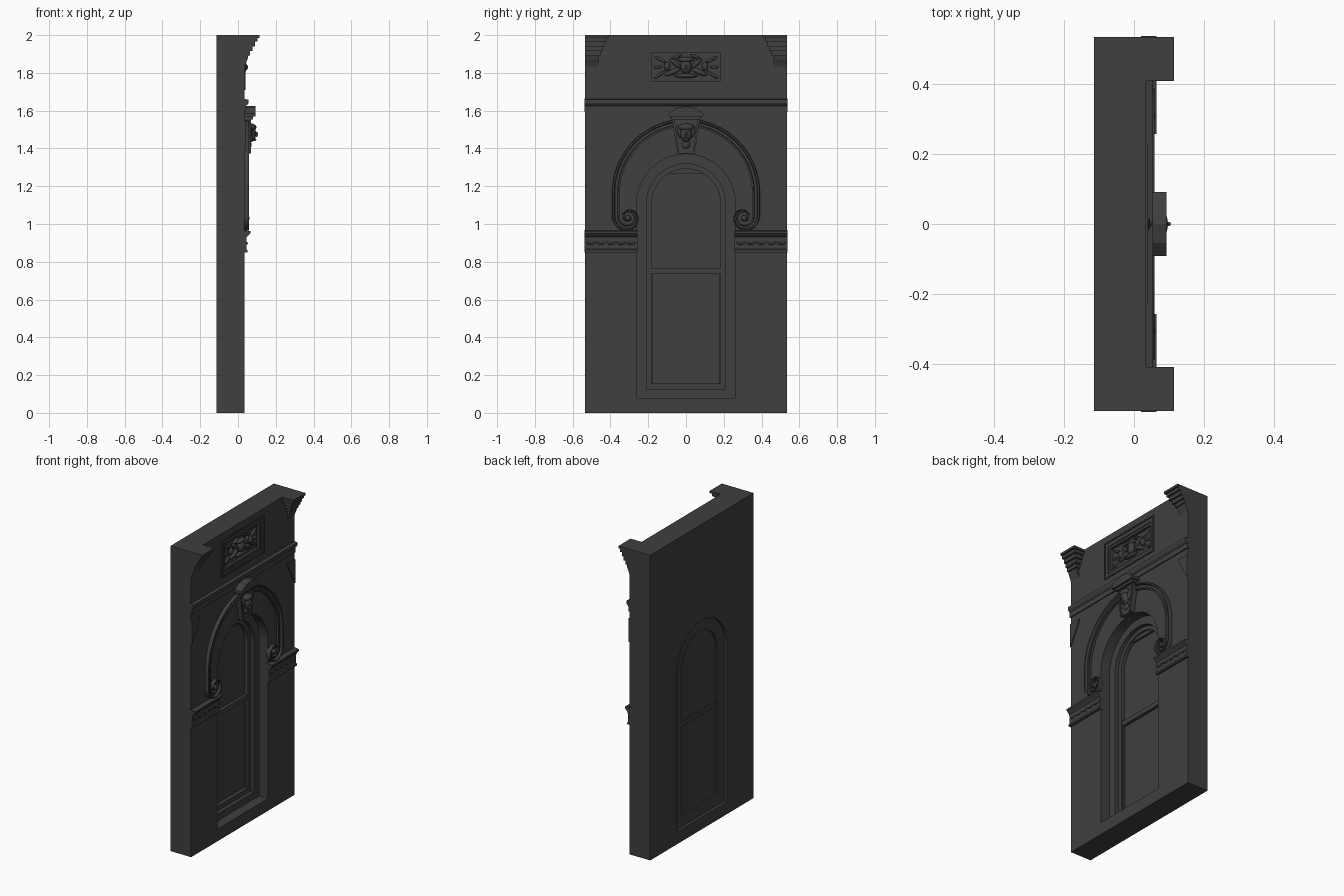
import bpy, bmesh, math
from mathutils import Vector, Matrix

if "Cube" in bpy.data.objects:
    bpy.data.objects.remove(bpy.data.objects["Cube"])

stone = bpy.data.materials.new("dark_grey_stone")
stone.use_nodes = True
GREY = (0.05, 0.05, 0.05, 1)
stone.diffuse_color = GREY
stone.node_tree.nodes["Principled BSDF"].inputs["Base Color"].default_value = GREY

BACK, FACE, HALF = -0.115, 0.035, 0.535


def finish(name, bm, smooth=False):
    bmesh.ops.recalc_face_normals(bm, faces=bm.faces[:])
    for f in bm.faces:
        f.smooth = smooth
    me = bpy.data.meshes.new(name)
    bm.to_mesh(me)
    bm.free()
    me.materials.append(stone)
    ob = bpy.data.objects.new(name, me)
    bpy.context.collection.objects.link(ob)
    return ob


def prism(name, pts, lo, hi, axis="x"):
    """Extrude an outline: (y, z) along x, or (x, z) along y."""
    put = (lambda p, d: (d, p[0], p[1])) if axis == "x" else (lambda p, d: (p[0], d, p[1]))
    bm = bmesh.new()
    face = bm.faces.new([bm.verts.new(put(p, lo)) for p in pts])
    new = bmesh.ops.extrude_face_region(bm, geom=[face])["geom"]
    shift = Vector(put((0, 0), hi - lo))
    bmesh.ops.translate(bm, vec=shift, verts=[v for v in new if isinstance(v, bmesh.types.BMVert)])
    return finish(name, bm)


def rect(y0, y1, z0, z1):
    return [(y0, z0), (y1, z0), (y1, z1), (y0, z1)]


def box(name, x0, x1, y0, y1, z0, z1):
    return prism(name, rect(y0, y1, z0, z1), x0, x1)


def ring(name, outer, inner, x0, x1):
    """Frame between two outlines that have the same number of points."""
    bm = bmesh.new()
    loops = [[bm.verts.new((x, y, z)) for y, z in o]
             for o, x in ((outer, x0), (outer, x1), (inner, x1), (inner, x0))]
    n = len(outer)
    for a in range(4):
        A, B = loops[a], loops[(a + 1) % 4]
        for i in range(n):
            j = (i + 1) % n
            bm.faces.new((A[i], A[j], B[j], B[i]))
    return finish(name, bm)


def arch(hw, z0, spring=1.11, n=24):
    arc = [(hw * math.cos(math.pi * i / n), spring + hw * math.sin(math.pi * i / n)) for i in range(n + 1)]
    return [(hw, z0)] + arc + [(-hw, z0)]


def sweep(name, path, profile):
    """Carry an (offset, x) profile along (y, z, scale) points."""
    bm = bmesh.new()
    rows = []
    for i, (y, z, s) in enumerate(path):
        a, b = path[max(i - 1, 0)], path[min(i + 1, len(path) - 1)]
        t = Vector((b[0] - a[0], b[1] - a[1])).normalized()
        rows.append([bm.verts.new((x, y - t.y * o * s, z + t.x * o * s)) for o, x in profile])
    n = len(profile)
    for A, B in zip(rows, rows[1:]):
        for i in range(n):
            j = (i + 1) % n
            bm.faces.new((A[i], A[j], B[j], B[i]))
    bm.faces.new(rows[0])
    bm.faces.new(rows[-1])
    return finish(name, bm)


def blobs(name, items, seg=12):
    """Squashed spheres: (x, y, z, rx, ry, rz, roll) in one object."""
    bm = bmesh.new()
    for x, y, z, rx, ry, rz, roll in items:
        m = (Matrix.Translation((x, y, z)) @ Matrix.Rotation(roll, 4, "X")
             @ Matrix.Diagonal((rx, ry, rz, 1)))
        bmesh.ops.create_uvsphere(bm, u_segments=seg, v_segments=seg // 2 + 2, radius=1, matrix=m)
    return finish(name, bm, True)


# Wall slab with the arched opening and the sunk panel cut out
wall = box("wall", BACK, FACE, -HALF, HALF, 0, 2)
for cutter in (prism("opening_cutter", arch(0.26, 0.08), -0.2, 0.2),
               box("panel_cutter", 0.012, 0.2, -0.195, 0.195, 1.74, 1.922)):
    cutter.hide_render = True
    mod = wall.modifiers.new("cut", "BOOLEAN")
    mod.operation, mod.solver, mod.object = "DIFFERENCE", "EXACT", cutter
    done = bpy.data.meshes.new_from_object(wall.evaluated_get(bpy.context.evaluated_depsgraph_get()))
    wall.modifiers.clear()
    wall.data = done
    bpy.data.objects.remove(cutter)

# Window: stepped arched frames, pane and rails
ring("outer_window_frame", arch(0.26, 0.08), arch(0.208, 0.125), -0.097, -0.03)
ring("inner_window_frame", arch(0.208, 0.125), arch(0.182, 0.155), -0.097, -0.055)
prism("window_pane", arch(0.184, 0.15), -0.088, -0.08)
box("meeting_rail", -0.095, -0.06, -0.184, 0.184, 0.735, 0.765)
box("top_rail", -0.088, -0.065, -0.1, 0.1, 1.265, 1.29)
for s in (-1, 1):
    box("lower_sash_stile", -0.08, -0.068, s * 0.184 - 0.008, s * 0.184 + 0.008, 0.155, 0.74)

# String course across the wall
prism("string_course", [(0.02, 1.592), (0.042, 1.592), (0.042, 1.625), (0.05, 1.632),
                        (0.055, 1.64), (0.055, 1.658), (0.02, 1.665)], -0.538, 0.538, "y")

# Hood moulding with scroll ends, impost bands, corner wedges and cornice blocks
hood_profile = [(-0.02, 0.03), (-0.02, 0.05), (-0.011, 0.05), (-0.007, 0.043), (0.006, 0.043),
                (0.01, 0.058), (0.018, 0.058), (0.021, 0.05), (0.021, 0.03)]
steps = [(1.985, 2.0, 0.115, 0.41), (1.965, 1.985, 0.103, 0.418), (1.94, 1.965, 0.09, 0.428),
         (1.915, 1.94, 0.077, 0.44), (1.892, 1.915, 0.064, 0.452)]
for s, side in ((1, "left"), (-1, "right")):
    path = []
    for i in range(25):
        a = math.radians(82 * (1 - i / 24))
        path.append((s * 0.37 * math.cos(a), 1.165 + 0.37 * math.sin(a), 1))
    for i in range(37):
        t = i / 36
        a, r = -math.radians(500 * t), 0.055 * (1 - t) + 0.008
        path.append((s * (0.307 + r * math.cos(a)), 1.035 + r * math.sin(a), 1 - 0.72 * min(1, t * 1.6)))
    sweep(side + "_hood_moulding", path, [(o * s, x) for o, x in hood_profile])
    blobs(side + "_scroll_eye", [(0.045, s * 0.307, 1.03, 0.016, 0.016, 0.016, 0)])

    lo, hi = sorted((s * 0.258, s * 0.538))
    prism(side + "_impost_band", [(0.02, 0.85), (0.05, 0.85), (0.05, 0.862), (0.044, 0.868), (0.046, 0.93),
                                  (0.058, 0.942), (0.065, 0.95), (0.065, 0.962), (0.02, 0.968)], lo, hi, "y")
    leaves = []
    for k in range(5):
        y = s * (0.29 + k * 0.054)
        leaves += [(0.044, y + d * 0.012, 0.898, 0.008, 0.014, 0.006, d * 0.5) for d in (-1, 1)]
    blobs(side + "_impost_leaves", leaves, 8)

    prism(side + "_corner_wedge", [(s * 0.45, 1.545), (s * HALF, 1.545), (s * HALF, 1.39)], 0.03, 0.042)
    for z0, z1, x, y in steps:
        lo, hi = sorted((s * y, s * HALF))
        box(side + "_cornice_step", 0.03, x, lo, hi, z0, z1)
    lo, hi = sorted((s * 0.462, s * HALF))
    prism(side + "_cornice_foot", [(0.03, 1.892), (0.055, 1.892), (0.05, 1.87), (0.041, 1.85), (0.035, 1.83),
                                   (0.03, 1.83)], lo, hi, "y")

# Keystone with a pediment cap
prism("keystone", [(-0.045, 1.372), (0.045, 1.372), (0.075, 1.56), (-0.075, 1.56)], 0.02, 0.06)
for s in (-1, 1):
    prism("keystone_edge", [(s * 0.045, 1.372), (s * 0.035, 1.372), (s * 0.062, 1.56), (s * 0.075, 1.56)], 0.05, 0.068)
box("keystone_neck", 0.02, 0.08, -0.08, 0.08, 1.553, 1.568)
prism("keystone_cap", [(-0.092, 1.568), (0.092, 1.568), (0.092, 1.585), (0.055, 1.612), (0, 1.624),
                       (-0.055, 1.612), (-0.092, 1.585)], 0.02, 0.093)

# Carved head on the keystone
blobs("carved_head", [
    (0.066, 0, 1.478, 0.03, 0.032, 0.045, 0), (0.07, 0, 1.512, 0.028, 0.042, 0.02, 0),
    (0.097, 0, 1.475, 0.009, 0.006, 0.014, 0), (0.085, 0, 1.447, 0.012, 0.013, 0.008, 0),
    (0.06, 0.035, 1.49, 0.016, 0.012, 0.035, -0.2), (0.06, -0.035, 1.49, 0.016, 0.012, 0.035, 0.2),
    (0.06, 0, 1.42, 0.012, 0.022, 0.02, 0)])

# Relief panel: raised border, inner frame, carved mask and foliage
ring("panel_border", rect(-0.225, 0.225, 1.71, 1.955), rect(-0.217, 0.217, 1.718, 1.947), 0.03, 0.04)
ring("panel_inner_frame", rect(-0.195, 0.195, 1.74, 1.922), rect(-0.18, 0.18, 1.755, 1.907), 0.01, 0.03)
relief = [(0.02, 0, 1.832, 0.028, 0.03, 0.038, 0), (0.022, 0, 1.87, 0.02, 0.045, 0.014, 0),
          (0.046, 0, 1.83, 0.007, 0.006, 0.012, 0), (0.02, 0, 1.785, 0.018, 0.06, 0.012, 0)]
for s in (-1, 1):
    relief += [(0.016, s * 0.055, 1.85, 0.016, 0.04, 0.012, s * 0.7), (0.016, s * 0.07, 1.805, 0.018, 0.045, 0.014, s * -0.4),
               (0.016, s * 0.1, 1.835, 0.018, 0.016, 0.024, 0), (0.014, s * 0.135, 1.87, 0.012, 0.035, 0.008, s * 0.5),
               (0.014, s * 0.14, 1.79, 0.012, 0.035, 0.008, s * -0.6), (0.014, s * 0.15, 1.83, 0.01, 0.022, 0.008, 0),
               (0.016, s * 0.05, 1.885, 0.014, 0.03, 0.008, s * -0.4)]
blobs("panel_relief", relief)
